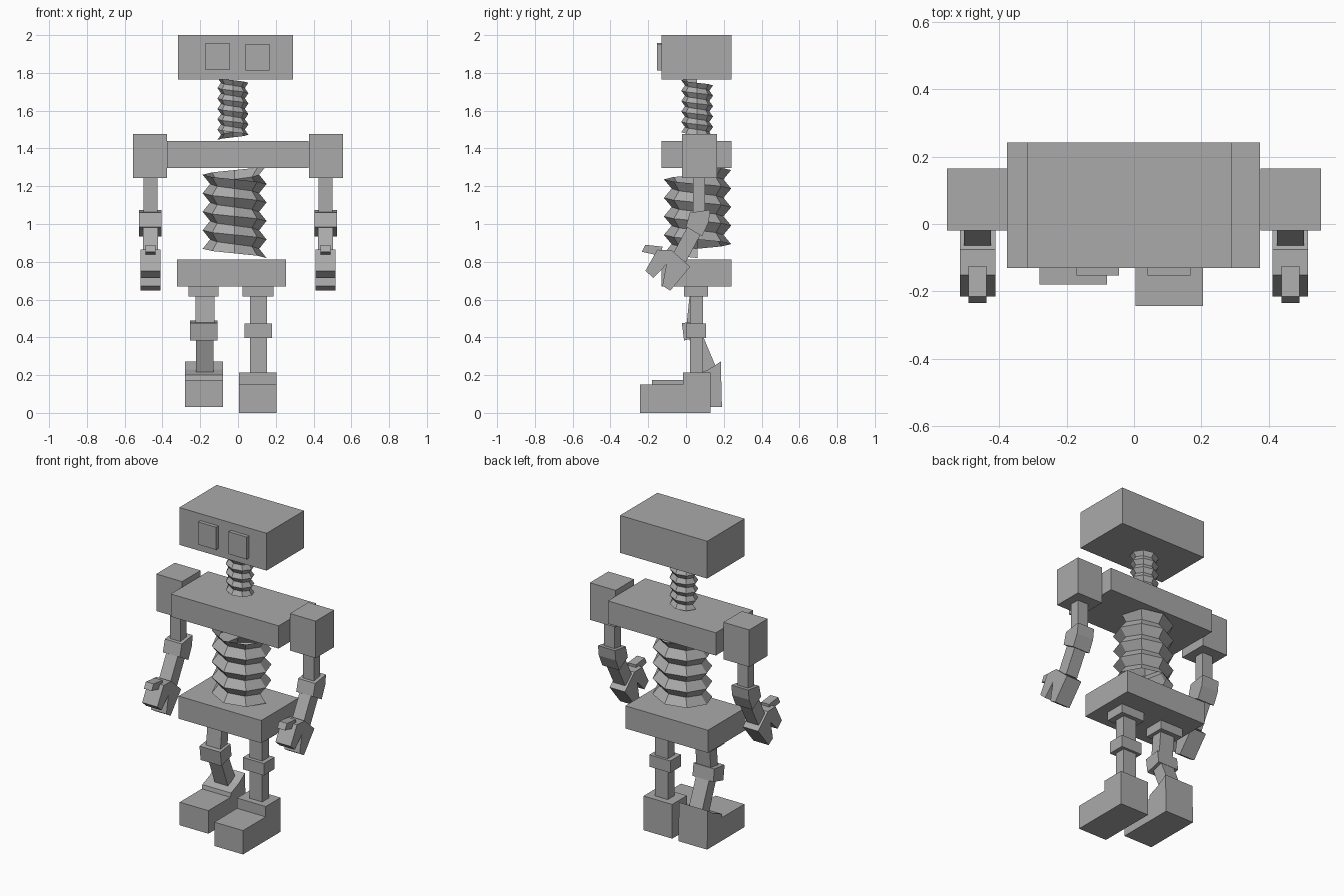
import bpy, bmesh, math

cube = bpy.data.objects.get("Cube")
if cube:
    bpy.data.objects.remove(cube)

grey = bpy.data.materials.new("metal_grey")
grey.use_nodes = True
colour = (0.4, 0.4, 0.4, 1)
grey.diffuse_color = colour
grey.node_tree.nodes["Principled BSDF"].inputs["Base Color"].default_value = colour


def finish(name, bm):
    bmesh.ops.recalc_face_normals(bm, faces=bm.faces)
    mesh = bpy.data.meshes.new(name)
    bm.to_mesh(mesh)
    bm.free()
    mesh.materials.append(grey)
    obj = bpy.data.objects.new(name, mesh)
    bpy.context.collection.objects.link(obj)
    return obj


def slab(name, x0, x1, outline):
    """Extrude a (y, z) side outline from x0 to x1."""
    bm = bmesh.new()
    face = bm.faces.new([bm.verts.new((x0, y, z)) for y, z in outline])
    out = bmesh.ops.extrude_face_region(bm, geom=[face])
    new = [v for v in out["geom"] if isinstance(v, bmesh.types.BMVert)]
    bmesh.ops.translate(bm, verts=new, vec=(x1 - x0, 0, 0))
    return finish(name, bm)


def box(name, x0, x1, y0, y1, z0, z1):
    return slab(name, x0, x1, [(y0, z0), (y1, z0), (y1, z1), (y0, z1)])


def thread(name, cx, cy, rx, ry, top, pitch, turns, start, sides=8):
    """Faceted screw thread that winds downwards from the top."""
    bm = bmesh.new()
    rows = []
    for k in range(sides * turns + 1):
        a = start + math.tau * k / sides
        z = top - pitch * k / sides
        rows.append([bm.verts.new((cx + rx * s * math.cos(a),
                                   cy + ry * s * math.sin(a), z - drop * pitch))
                     for s, drop in ((1, 0), (0.77, 0.5), (1, 1))])
    for a, b in zip(rows, rows[1:]):
        for i in range(2):
            bm.faces.new((a[i], a[i + 1], b[i + 1], b[i]))
    bmesh.ops.remove_doubles(bm, verts=bm.verts, dist=0.0005)
    return finish(name, bm)


# Head and eyes
box("head", -0.317, 0.29, -0.13, 0.242, 1.765, 2.0)
box("right_eye", -0.171, -0.045, -0.153, -0.13, 1.815, 1.957)
box("left_eye", 0.04, 0.168, -0.153, -0.13, 1.812, 1.952)

# Body
thread("neck", -0.027, 0.059, 0.082, 0.084, 1.775, 0.055, 5, math.pi)
box("chest", -0.377, 0.374, -0.13, 0.242, 1.297, 1.44)
thread("waist", -0.018, 0.061, 0.169, 0.178, 1.31, 0.098, 4, 0)
box("hips", -0.322, 0.253, -0.13, 0.242, 0.67, 0.812)

# Arms
elbow = [(0.02, 1.06), (0.128, 1.075), (0.12, 1.01), (0.085, 0.935), (0, 0.985)]
forearm = [(0.01, 0.99), (0.08, 0.95), (0, 0.8), (-0.075, 0.83)]
hand = [(-0.152, 0.864), (-0.075, 0.86), (0.022, 0.774), (-0.083, 0.647),
        (-0.125, 0.673), (-0.104, 0.785), (-0.173, 0.715), (-0.215, 0.752)]
thumb = [(-0.234, 0.853), (-0.215, 0.89), (-0.125, 0.88), (-0.13, 0.83)]
for side, s in (("right", -1), ("left", 1)):
    c = 0.464 * s
    box(side + "_shoulder", s * 0.375, s * 0.555, -0.02, 0.164, 1.243, 1.476)
    box(side + "_upper_arm", c - 0.037, c + 0.037, 0.038, 0.1, 1.04, 1.25)
    slab(side + "_elbow", c - 0.059, c + 0.059, elbow)
    slab(side + "_forearm", c - 0.04, c + 0.04, forearm)
    slab(side + "_hand", c - 0.053, c + 0.053, hand)
    slab(side + "_thumb", c - 0.027, c + 0.027, thumb)

# Straight left leg
box("left_hip_mount", 0.024, 0.187, -0.01, 0.117, 0.615, 0.675)
box("left_leg", 0.063, 0.153, 0.022, 0.091, 0.2, 0.62)
box("left_knee", 0.034, 0.18, 0, 0.107, 0.397, 0.472)
slab("left_foot", 0.005, 0.205, [(-0.243, 0), (0.13, 0), (0.13, 0.215),
                                 (-0.017, 0.215), (-0.017, 0.15), (-0.243, 0.15)])

# Bent right leg
box("right_hip_mount", -0.261, -0.103, -0.01, 0.117, 0.615, 0.675)
slab("right_thigh", -0.225, -0.125, [(0.02, 0.63), (0.09, 0.63), (0.07, 0.44), (0, 0.44)])
slab("right_knee", -0.253, -0.108, [(-0.022, 0.475), (0.08, 0.488), (0.09, 0.41), (-0.01, 0.383)])
slab("right_shin", -0.222, -0.13, [(0.01, 0.41), (0.08, 0.43), (0.168, 0.22), (0.095, 0.19)])
slab("right_foot", -0.28, -0.08, [(-0.18, 0.03), (0.19, 0.03), (0.184, 0.272), (0.12, 0.23),
                                  (0.045, 0.2), (0.04, 0.175), (-0.18, 0.175)])
